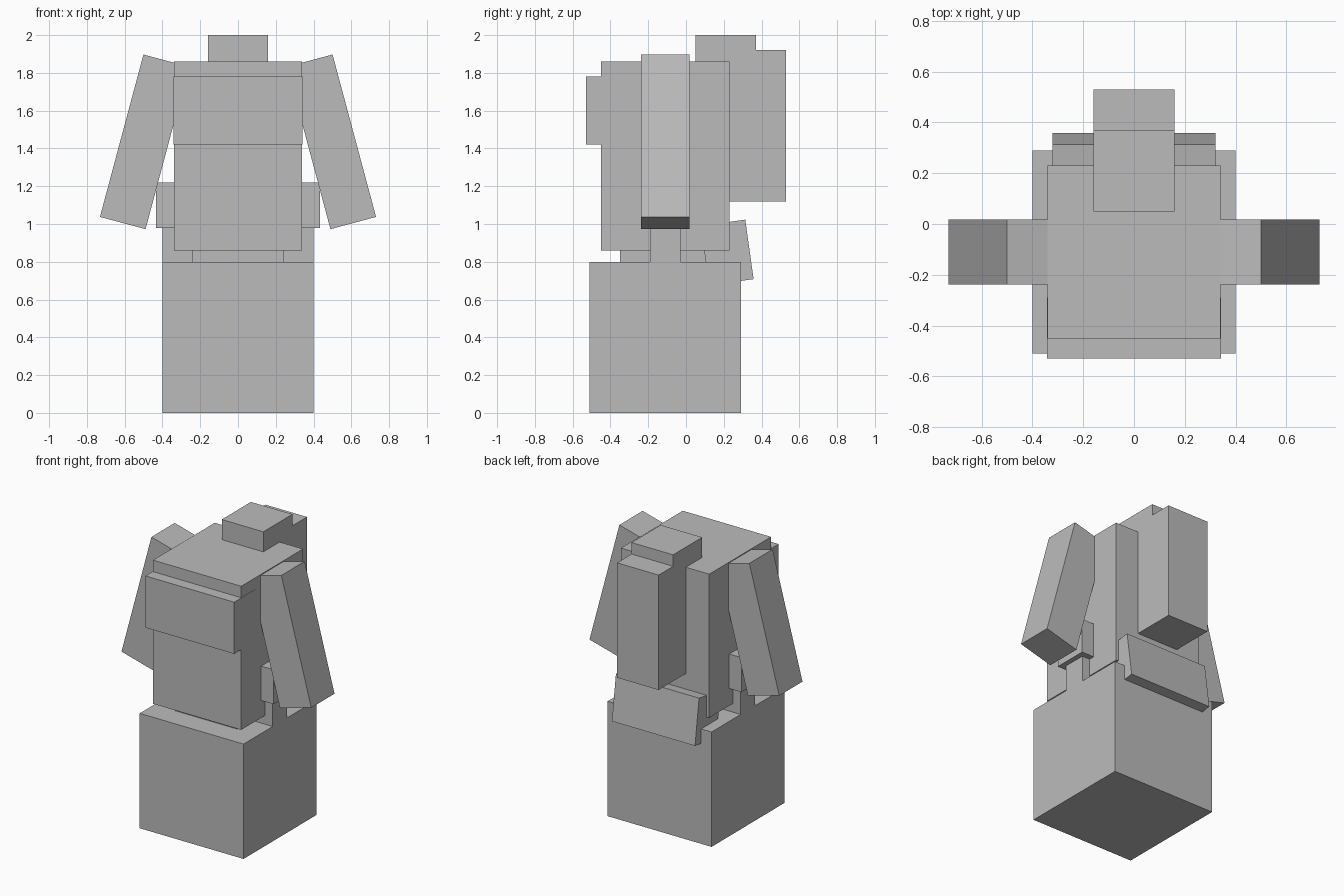
import bpy
from math import radians
from mathutils import Matrix, Vector

cube = bpy.data.objects.get("Cube")
if cube:
    bpy.data.objects.remove(cube, do_unlink=True)

# One plain grey for the whole model
grey = bpy.data.materials.new("plain_grey")
grey.use_nodes = True
grey.diffuse_color = (0.5, 0.5, 0.5, 1)
grey.node_tree.nodes["Principled BSDF"].inputs["Base Color"].default_value = (0.5, 0.5, 0.5, 1)


def box(name, low, high, angle=0, axis='X'):
    """Box between two corners, tilted by angle degrees about its centre."""
    low, high = Vector(low), Vector(high)
    bpy.ops.mesh.primitive_cube_add(size=1)
    ob = bpy.context.object
    ob.name = name
    ob.data.transform(Matrix.Diagonal((*(high - low), 1)))
    ob.data.transform(Matrix.Rotation(radians(angle), 4, axis))
    ob.location = (low + high) / 2
    ob.data.materials.append(grey)
    return ob


# Body
box("base", (-0.4, -0.51, 0), (0.4, 0.29, 0.8))
box("waist", (-0.24, -0.35, 0.8), (0.24, 0.13, 0.9))
box("torso", (-0.34, -0.45, 0.86), (0.34, 0.23, 1.86))
box("chest", (-0.342, -0.53, 1.42), (0.342, -0.29, 1.78))

# Head and back
box("head", (-0.16, 0.05, 1.68), (0.16, 0.37, 2.0))
box("back_block", (-0.16, 0.21, 1.12), (0.16, 0.53, 1.92))
box("rear_flap", (-0.32, 0.099, 0.69), (0.32, 0.337, 1.008), 8, 'X')

# Paired side parts
for side, s in (("left", 1), ("right", -1)):
    def pair(name, centre, size, angle=0):
        c, half = Vector((centre[0] * s, *centre[1:])), Vector(size) / 2
        box(f"{side}_{name}", c - half, c + half, angle * s, 'Y')

    pair("arm", (0.495, -0.11, 1.435), (0.25, 0.256, 0.89), -15)
    pair("hip_block", (0.315, -0.11, 1.1), (0.24, 0.24, 0.24))
    pair("hip_post", (0.32, -0.11, 0.9), (0.16, 0.16, 0.2))
